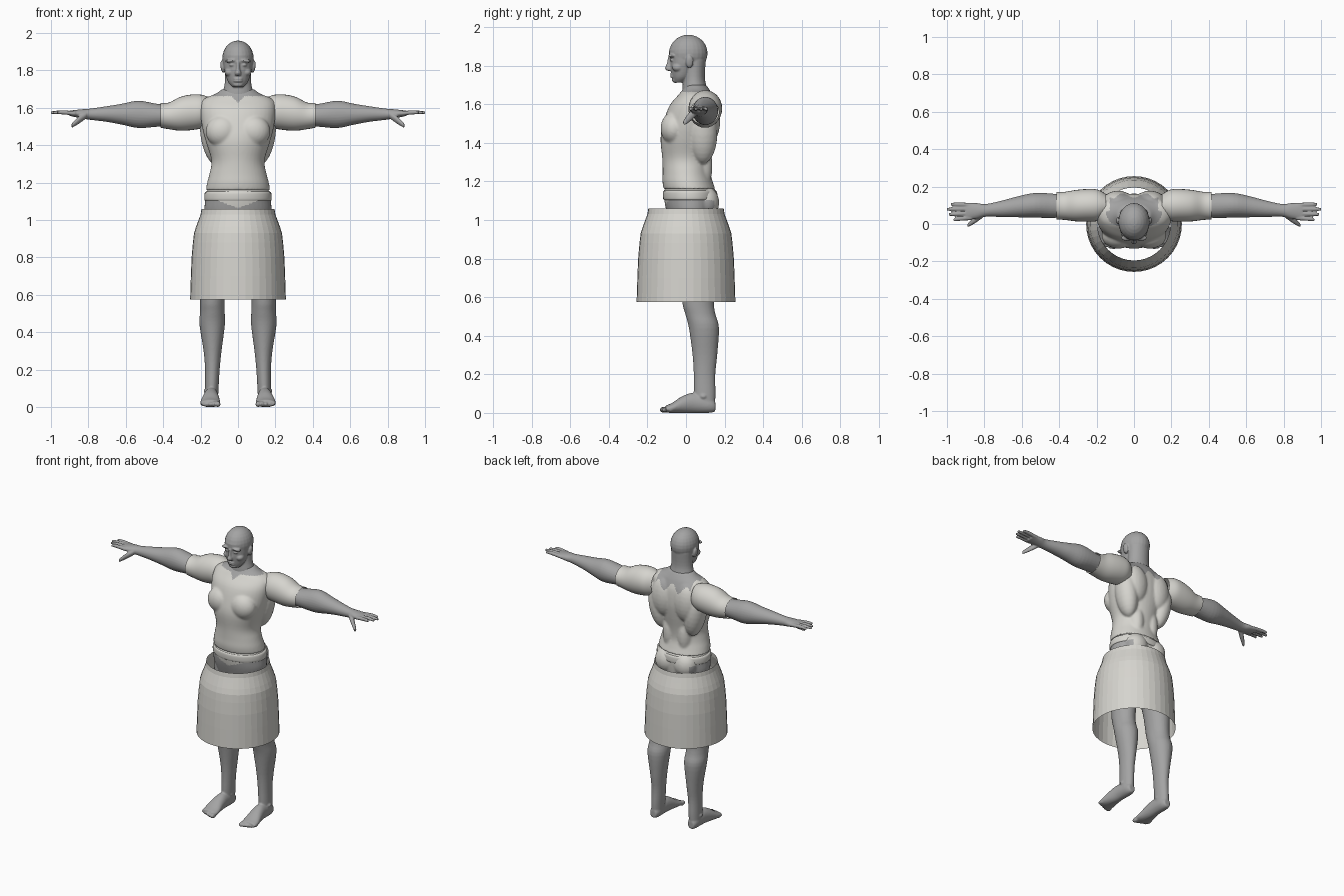
import bpy
import bmesh
import math
from mathutils import Matrix, Vector

default_cube = bpy.data.objects.get("Cube")
if default_cube:
    bpy.data.objects.remove(default_cube, do_unlink=True)


def make_material(name, colour):
    mat = bpy.data.materials.new(name)
    mat.use_nodes = True
    mat.diffuse_color = colour
    for node in mat.node_tree.nodes:
        if node.type == "BSDF_PRINCIPLED":
            node.inputs["Base Color"].default_value = colour
    return mat


SKIN = make_material("grey skin", (.37, .37, .37, 1))
CLOTH = make_material("pale cloth", (.67, .66, .62, 1))


def curve_through(rings, steps):
    """Catmull-Rom interpolation of the ring values."""
    pts = [Vector(r) for r in rings]
    out = []
    for i in range(len(pts) - 1):
        a, b, c, d = pts[max(i - 1, 0)], pts[i], pts[i + 1], pts[min(i + 2, len(pts) - 1)]
        for s in range(steps):
            t = s / steps
            out.append((b * 2 + (c - a) * t + (a * 2 - b * 5 + c * 4 - d) * t ** 2
                        + (b * 3 - a - c * 3 + d) * t ** 3) * .5)
    return out + [pts[-1]]


def loft(bm, axis, rings, segments=28, steps=4, capped=True):
    """Elliptical tube; each ring is (position on axis, two centres, two radii)."""
    axis = "xyz".index(axis)
    u, v = [i for i in range(3) if i != axis]
    loops = []
    for pos, cu, cv, ru, rv in curve_through(rings, steps):
        loop = []
        for k in range(segments):
            angle = math.tau * k / segments
            co = Vector((0, 0, 0))
            co[axis] = pos
            co[u] = cu + ru * math.cos(angle)
            co[v] = cv + rv * math.sin(angle)
            loop.append(bm.verts.new(co))
        loops.append(loop)
    for low, high in zip(loops, loops[1:]):
        for k in range(segments):
            n = (k + 1) % segments
            bm.faces.new((low[k], low[n], high[n], high[k]))
    if capped:
        bm.faces.new(loops[0])
        bm.faces.new(loops[-1])


def ball(bm, centre, radii, tilt=0):
    turn = Matrix.Rotation(tilt, 3, "Y").to_quaternion()
    bmesh.ops.create_uvsphere(bm, u_segments=24, v_segments=14, radius=1,
                              matrix=Matrix.LocRotScale(Vector(centre), turn, Vector(radii)))


def finish(bm, name, materials, mirror=True, voxel=0, rounds=4, smooth=True, rule=None):
    """Mirror, fuse and smooth the volumes, then colour faces by a rule."""
    bmesh.ops.recalc_face_normals(bm, faces=bm.faces)
    mesh = bpy.data.meshes.new(name)
    bm.to_mesh(mesh)
    bm.free()
    obj = bpy.data.objects.new(name, mesh)
    bpy.context.collection.objects.link(obj)
    if mirror:
        obj.modifiers.new("mirror", "MIRROR").use_mirror_merge = False
    if voxel:
        fuse = obj.modifiers.new("fuse", "REMESH")
        fuse.mode = "VOXEL"
        fuse.voxel_size = voxel
        soften = obj.modifiers.new("soften", "SMOOTH")
        soften.factor = .5
        soften.iterations = rounds
    bpy.context.view_layer.update()
    graph = bpy.context.evaluated_depsgraph_get()
    result = bpy.data.meshes.new_from_object(obj.evaluated_get(graph))
    obj.modifiers.clear()
    obj.data = result
    result.materials.clear()
    for mat in materials:
        result.materials.append(mat)
    for vert in result.vertices:
        vert.co.z = max(vert.co.z, 0)
    for face in result.polygons:
        face.use_smooth = smooth
        face.material_index = int(bool(rule and rule(face.center)))
    return obj


# Head and neck
bm = bmesh.new()
ball(bm, (0, .012, 1.864), (.084, .1, .096))
loft(bm, "z", [(1.712, 0, -.035, .03, .028), (1.74, 0, -.022, .054, .05),
               (1.79, 0, -.012, .07, .069), (1.83, 0, -.005, .077, .077),
               (1.88, 0, 0, .078, .088)])
loft(bm, "z", [(1.6, 0, .055, .1, .075), (1.68, 0, .045, .082, .064),
               (1.74, 0, .042, .07, .056), (1.83, 0, .045, .07, .058)])
loft(bm, "z", [(1.773, 0, -.085, .015, .014), (1.787, 0, -.088, .017, .021),
               (1.81, 0, -.084, .01, .016), (1.848, 0, -.08, .01, .012)])
ball(bm, (0, -.055, 1.726), (.028, .018, .016))                # chin
for lip_height in (1.743, 1.755):
    ball(bm, (0, -.07, lip_height), (.025, .013, .006))
ball(bm, (.036, -.074, 1.852), (.034, .017, .009), .1)         # brow
ball(bm, (.032, -.073, 1.829), (.015, .01, .007))              # eye
ball(bm, (.046, -.042, 1.79), (.026, .03, .022))               # cheek
ball(bm, (.083, .018, 1.82), (.011, .02, .033), .15)           # ear
finish(bm, "head_and_neck", [SKIN], voxel=.0045, rounds=3)


# Fitted shirt with a notched neckline
def shows_neck(p):
    across = abs(p.x)
    if p.y > .07:
        return across < .13 and p.z > 1.61 + .025 * math.cos(across * 60)
    return p.z > min(1.663, 1.628 + across)


bm = bmesh.new()
loft(bm, "z", [(1.16, 0, .018, .172, .134), (1.2, 0, .008, .165, .13),
               (1.25, 0, .003, .152, .124), (1.32, 0, .005, .142, .128),
               (1.42, 0, .01, .172, .142), (1.5, 0, .022, .192, .14),
               (1.59, 0, .035, .2, .122), (1.645, 0, .048, .18, .09),
               (1.675, 0, .052, .12, .07), (1.7, 0, .05, .085, .055)], segments=40)
ball(bm, (.083, -.062, 1.475), (.09, .07, .085), .2)           # chest muscle
ball(bm, (.135, .088, 1.45), (.065, .075, .16), .16)           # flank muscle
ball(bm, (.085, .115, 1.52), (.085, .063, .13))                # shoulder blade
ball(bm, (.055, .075, 1.28), (.05, .062, .14))                 # lower back
ball(bm, (.12, .06, 1.62), (.09, .07, .05), .2)                # collar muscle
finish(bm, "shirt", [CLOTH, SKIN], voxel=.007, rounds=6, rule=shows_neck)

# Sleeves, open at the cuffs
bm = bmesh.new()
loft(bm, "x", [(.15, .1, 1.58, .06, .075), (.195, .1, 1.58, .084, .09),
               (.25, .1, 1.576, .087, .095), (.31, .098, 1.568, .084, .09),
               (.37, .097, 1.557, .075, .071), (.415, .097, 1.56, .074, .066)],
     capped=False)
finish(bm, "sleeves", [CLOTH])

# Forearms and hands
bm = bmesh.new()
loft(bm, "x", [(.3, .095, 1.56, .05, .055), (.42, .097, 1.56, .064, .06),
               (.53, .1, 1.565, .066, .073), (.62, .092, 1.566, .056, .056),
               (.7, .082, 1.567, .045, .042), (.79, .073, 1.566, .034, .03),
               (.84, .07, 1.568, .042, .024), (.9, .068, 1.571, .046, .014)])
for root, tip, reach in ((.032, .022, .965), (.056, .051, .99), (.08, .079, 1), (.102, .106, .98)):
    loft(bm, "x", [(.87, root, 1.57, .012, .012), (.94, (root + tip) / 2, 1.576, .011, .011),
                   (reach, tip, 1.574, .008, .008)], segments=12)
loft(bm, "x", [(.81, .05, 1.562, .018, .018), (.85, .022, 1.535, .018, .02),
               (.89, -.008, 1.503, .011, .012)], segments=14)
finish(bm, "arms_and_hands", [SKIN], voxel=.0045, rounds=3)


# Hips with a wrapped loincloth
def is_wrapped(p):
    across = abs(p.x)
    if p.y > .05:
        return across < .125 or p.z > 1.1
    return p.z > min(1.103, 1.065 + across * .35)


bm = bmesh.new()
loft(bm, "z", [(.94, 0, .03, .15, .1), (1.04, 0, .025, .178, .125),
               (1.1, 0, .022, .176, .134), (1.15, 0, .02, .17, .135),
               (1.17, 0, .02, .155, .12)], segments=40)
ball(bm, (.07, .1, 1.09), (.078, .072, .085))                  # buttock
finish(bm, "hips", [SKIN, CLOTH], voxel=.007, rounds=4, rule=is_wrapped)

# Waistband roll above the hips
bm = bmesh.new()
loft(bm, "z", [(1.103, 0, .022, .172, .132), (1.11, 0, .022, .18, .14),
               (1.145, 0, .021, .178, .14), (1.153, 0, .021, .168, .13)], segments=40)
finish(bm, "waistband", [CLOTH], mirror=False)

# Faceted skirt
bm = bmesh.new()
skirt_profile = [(1.06, .195), (1.03, .2), (1, .211), (.965, .224), (.93, .235),
                 (.88, .241), (.8, .248), (.7, .252), (.575, .256)]
loft(bm, "z", [(height, 0, 0, radius, radius) for height, radius in skirt_profile],
     segments=40, steps=1, capped=False)
finish(bm, "skirt", [CLOTH], mirror=False, smooth=False)

# Legs and feet
bm = bmesh.new()
loft(bm, "z", [(.03, .142, .1, .034, .05), (.1, .14, .097, .036, .056),
               (.2, .137, .096, .039, .056), (.3, .136, .098, .048, .064),
               (.44, .138, .093, .068, .078), (.51, .137, .075, .066, .078),
               (.57, .137, .063, .066, .082), (.7, .13, .06, .076, .09),
               (.85, .11, .05, .085, .1), (1.05, .098, .03, .075, .09)])
loft(bm, "y", [(.152, .142, .033, .022, .026), (.12, .142, .042, .034, .042),
               (.04, .143, .052, .038, .052), (-.02, .146, .042, .046, .044),
               (-.07, .148, .026, .054, .027), (-.105, .148, .02, .052, .018)])
for toe in range(5):                                           # toes, big toe inside
    size = .016 - toe * .0015
    ball(bm, (.107 + toe * .021, -.113 + toe * toe * .002, .016), (size * .85, size * 1.5, size))
ball(bm, (.143, .09, .085), (.042, .028, .02))                 # ankle
finish(bm, "legs_and_feet", [SKIN], voxel=.0055, rounds=3)
